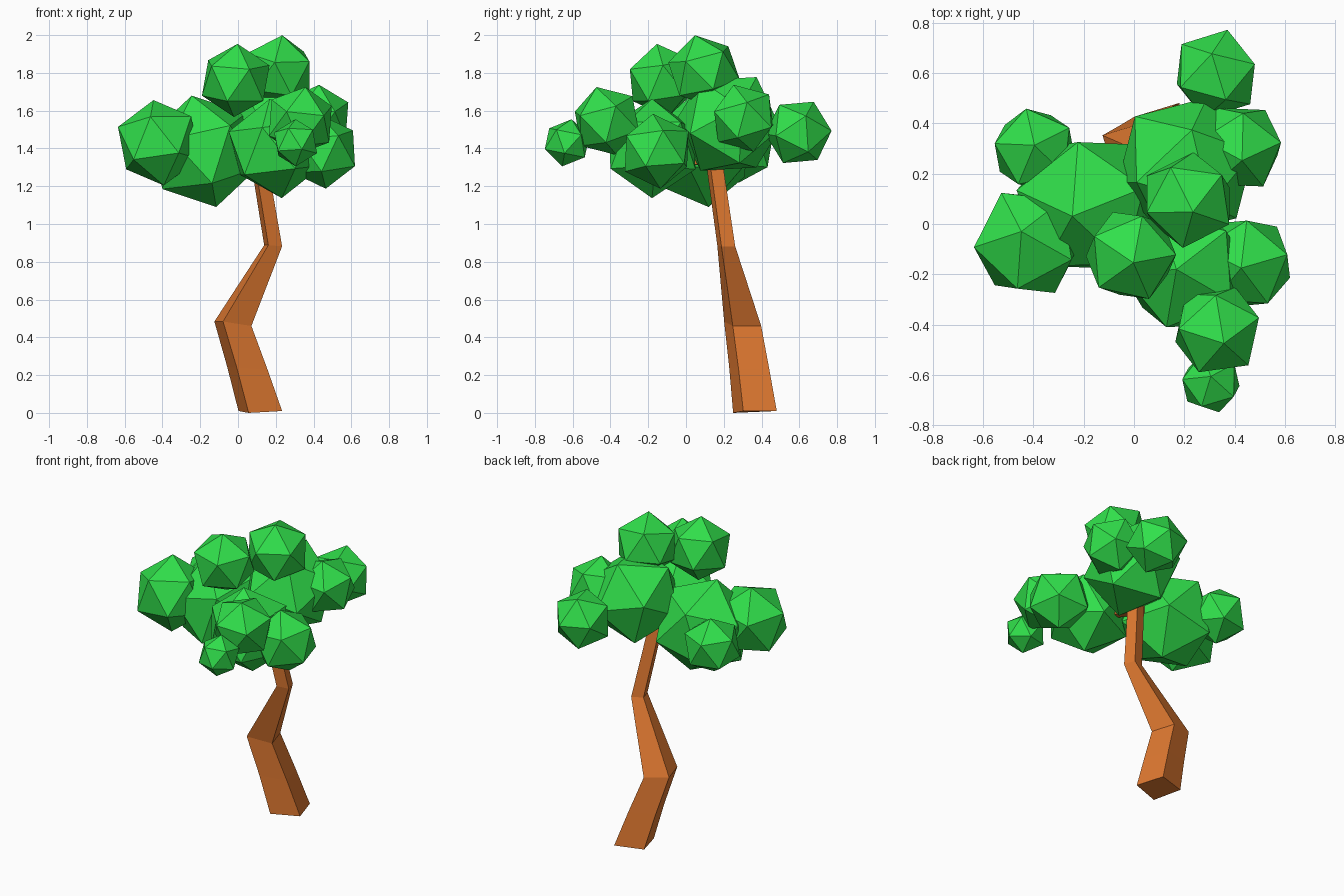
import bpy, bmesh, math
from mathutils import Vector, Matrix

if "Cube" in bpy.data.objects:
    bpy.data.objects.remove(bpy.data.objects["Cube"])


def material(name, color):
    m = bpy.data.materials.new(name)
    m.diffuse_color = color
    m.use_nodes = True
    m.node_tree.nodes["Principled BSDF"].inputs["Base Color"].default_value = m.diffuse_color
    return m


bark = material("bark", (0.74, 0.19, 0.03, 1))
leaf = material("leaf", (0.03, 0.74, 0.07, 1))


def add_object(name, bm, mat):
    bmesh.ops.recalc_face_normals(bm, faces=bm.faces)
    me = bpy.data.meshes.new(name)
    bm.to_mesh(me)
    bm.free()
    me.materials.append(mat)
    ob = bpy.data.objects.new(name, me)
    bpy.context.collection.objects.link(ob)
    return ob


def loft(name, rings, mat):
    """Skin a list of four-point rings and cap both ends."""
    bm = bmesh.new()
    loops = [[bm.verts.new(p) for p in ring] for ring in rings]
    for a, b in zip(loops, loops[1:]):
        for i in range(4):
            j = (i + 1) % 4
            bm.faces.new((a[i], a[j], b[j], b[i]))
    bm.faces.new(loops[0])
    bm.faces.new(loops[-1])
    return add_object(name, bm, mat)


def square(center, side, x_axis, y_axis):
    c, h = Vector(center), side / 2
    return [c + x_axis * h * sx + y_axis * h * sy
            for sx, sy in ((-1, -1), (1, -1), (1, 1), (-1, 1))]


# Crooked square trunk: centre, side and sideways slope at each bend
turn = math.radians(17)
uy = Vector((-math.sin(turn), math.cos(turn), 0))
bends = [((0.118, 0.365, 0.005), 0.185, 0.0), ((0.05, 0.335, 0.235), 0.17, -0.06),
         ((-0.027, 0.30, 0.472), 0.157, -0.15),
         ((0.186, 0.213, 0.885), 0.076, -0.08), ((0.11, 0.148, 1.34), 0.07, 0.0)]
rings = []
for c, s, slope in bends:
    ux = Vector((math.cos(turn), math.sin(turn), slope))
    rings.append(square(c, s, ux, uy))
for p in rings[0]:
    p.z = 0.01
rings[0][0].z = 0.0
loft("trunk", rings, bark)

# Short branches hidden in the crown
fork = Vector((0.11, 0.145, 1.325))
for name, end in (("left", (-0.16, 0.09, 1.38)), ("back", (0.22, 0.24, 1.52)),
                  ("front", (0.19, -0.16, 1.37))):
    d = (Vector(end) - fork).normalized()
    side = d.cross(Vector((0, 0, 1))).normalized()
    up = side.cross(d)
    loft("branch_" + name, [square(fork - d * 0.03, 0.055, side, up),
                            square(end, 0.035, side, up)], bark)

# Leaf clumps: centre, radius, tilt of the top corner in x and y, spin
clumps = [
    ((-0.18, 0.075, 1.385), 0.305, -0.22, -0.15, 20),
    ((0.205, 0.225, 1.53), 0.29, 0.1, 0.6, 0),
    ((0.20, -0.18, 1.40), 0.265, -0.12, 0.0, 40),
    ((-0.42, -0.075, 1.43), 0.232, -0.12, 0.2, 46),
    ((-0.395, 0.295, 1.395), 0.178, 0.0, 0.1, 30),
    ((0.325, 0.595, 1.485), 0.182, -0.1, 0.5, 0),
    ((0.42, 0.305, 1.56), 0.185, 0.05, -0.3, 15),
    ((0.445, -0.155, 1.385), 0.20, -0.1, -0.1, 14),
    ((0.33, -0.42, 1.545), 0.19, 0.15, -0.3, 25),
    ((0.305, -0.63, 1.43), 0.127, 0.0, 0.2, 35),
    ((-0.012, -0.125, 1.76), 0.196, 0.05, -0.15, 5),
    ((0.215, 0.095, 1.81), 0.196, 0.1, -0.25, 45),
]
for i, (c, r, tx, ty, spin) in enumerate(clumps, 1):
    tilt = Vector((0, 0, 1)).rotation_difference(Vector((tx, ty, 1)))
    bm = bmesh.new()
    bmesh.ops.create_icosphere(
        bm, subdivisions=1, radius=r,
        matrix=Matrix.Translation(c) @ tilt.to_matrix().to_4x4()
        @ Matrix.Rotation(math.radians(spin), 4, 'Z'))
    add_object(f"leaf_clump_{i}", bm, leaf)
